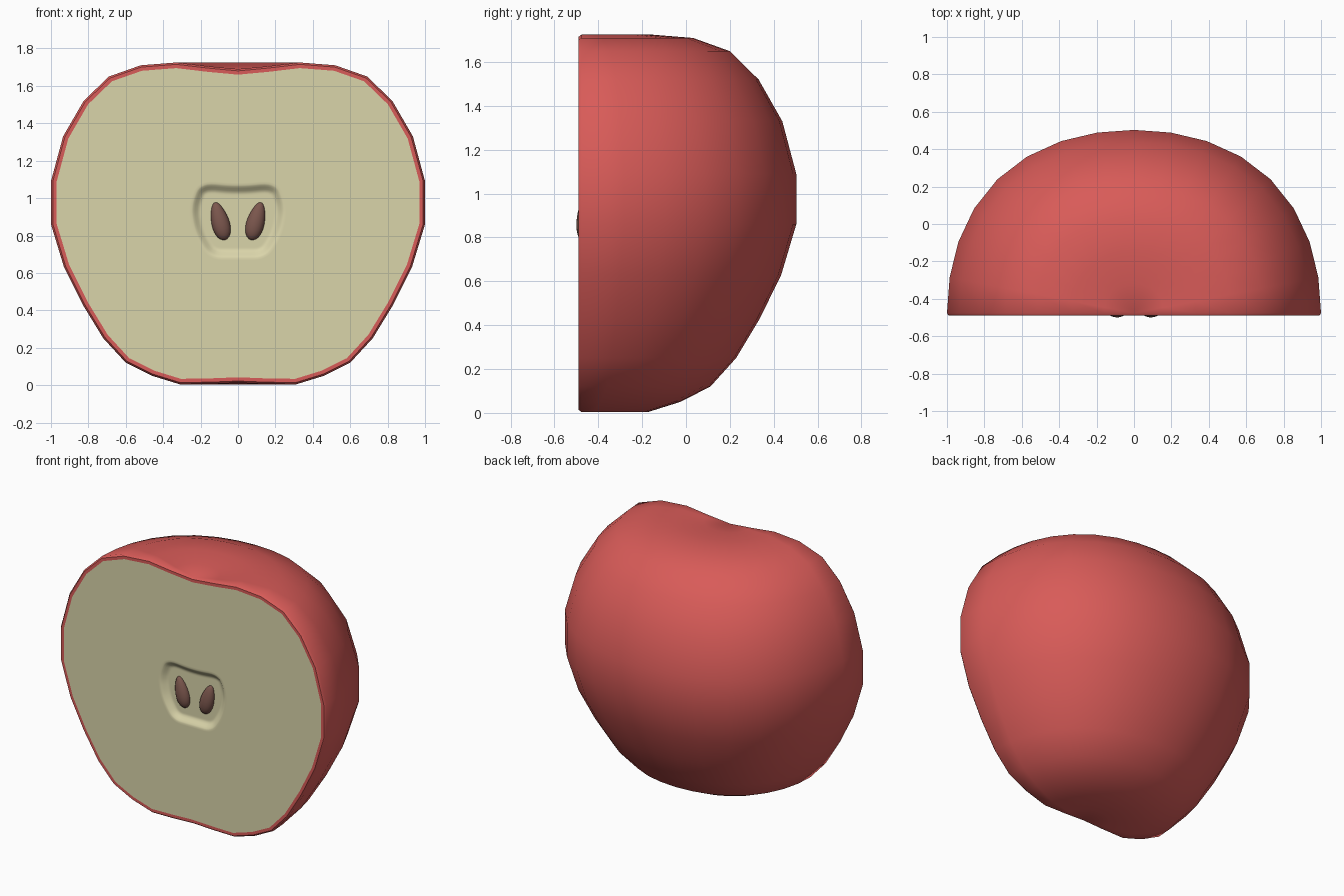
import bpy, bmesh, math
from mathutils import Vector, Matrix

if "Cube" in bpy.data.objects:
    bpy.data.objects.remove(bpy.data.objects["Cube"])

CUT = -0.49      # plane of the cut face
SHELL = -0.477   # where the round skin starts behind the softened rim


def material(name, rgb):
    m = bpy.data.materials.new(name)
    m.diffuse_color = (*rgb, 1)
    m.use_nodes = True
    m.node_tree.nodes["Principled BSDF"].inputs["Base Color"].default_value = m.diffuse_color
    return m


red = material("red skin", (0.69, 0.105, 0.098))
cream = material("cream flesh", (0.70, 0.66, 0.40))
brown = material("brown seed", (0.20, 0.095, 0.075))


def finish(bm, name, mat, angle):
    me = bpy.data.meshes.new(name)
    bm.to_mesh(me)
    bm.free()
    me.materials.append(mat)
    ob = bpy.data.objects.new(name, me)
    bpy.context.collection.objects.link(ob)
    bpy.ops.object.select_all(action='DESELECT')
    bpy.context.view_layer.objects.active = ob
    ob.select_set(True)
    bpy.ops.object.shade_smooth_by_angle(angle=math.radians(angle))
    return ob


def inset(loop, d):
    """Move a counter-clockwise 2D loop inward by d."""
    out = []
    for i, p in enumerate(loop):
        a = (p - loop[i - 1]).normalized()
        b = (loop[(i + 1) % len(loop)] - p).normalized()
        n = (Vector((-a.y, a.x)) + Vector((-b.y, b.x))).normalized()
        out.append(p + n * d)
    return out


def ring(bm, loop, y):
    return [bm.verts.new((p.x, y, p.y)) for p in loop]


def bridge(bm, a, b):
    n = len(a)
    for i in range(n):
        j = (i + 1) % n
        bm.faces.new((a[i], a[j], b[j], b[i]))


# Half profile, bottom pole to top dimple
profile = [(0, .012), (.15, .006), (.31, .004), (.46, .05), (.60, .12), (.72, .25),
           (.83, .43), (.93, .63), (1, .86), (1, 1.09), (.935, 1.33), (.825, 1.52),
           (.69, 1.65), (.52, 1.71), (.33, 1.725), (.16, 1.705), (0, 1.69)]

# Skin: half revolution, slightly squarish, with a softened rim at the cut
bm = bmesh.new()
SEG = 16
bottom = bm.verts.new((0, SHELL, profile[0][1]))
top = bm.verts.new((0, SHELL, profile[-1][1]))
cols = []
for k in range(SEG + 1):
    t = math.pi * k / SEG
    f = 1 + 0.033 * math.sin(2 * t) ** 2
    cols.append([bm.verts.new((r * f * math.cos(t), SHELL + r * f * .98 * math.sin(t), z))
                 for r, z in profile[1:-1]])
for a, b in zip(cols, cols[1:]):
    bm.faces.new((bottom, b[0], a[0]))
    bm.faces.new((top, a[-1], b[-1]))
    for i in range(len(a) - 1):
        bm.faces.new((a[i], b[i], b[i + 1], a[i + 1]))
rim = [bottom] + cols[0] + [top] + cols[-1][::-1]
outline = [Vector((v.co.x, v.co.z)) for v in rim]
edge = inset(outline, .01)
flesh_edge = inset(outline, .03)
r1, r2 = ring(bm, edge, CUT), ring(bm, flesh_edge, CUT)
bridge(bm, rim, r1)
bridge(bm, r1, r2)
bmesh.ops.recalc_face_normals(bm, faces=bm.faces)
finish(bm, "apple_skin", red, 50)

# Core pocket outline: corners rounded by corner cutting
half = [(.0, .68), (.15, .68), (.23, .81), (.255, .95), (.205, 1.085), (.0, 1.065)]
core = [Vector(p) for p in half] + [Vector((-x, z)) for x, z in half[-2:0:-1]]
for _ in range(3):
    core = [p.lerp(q, t) for p, q in zip(core, core[1:] + core[:1]) for t in (.22, .78)]

# Flesh: flat cut face with a soft recessed pocket
bm = bmesh.new()
outer = ring(bm, flesh_edge, CUT)
steps = [(-.012, 0), (0, 0), (.008, .003), (.018, .011), (.03, .021), (.04, .028),
         (.05, .03), (.058, .03)]
rings = [ring(bm, inset(core, d), CUT + y) for d, y in steps]
edges = [bm.edges.new((loop[i - 1], loop[i])) for loop in (outer, rings[0])
         for i in range(len(loop))]
bmesh.ops.triangle_fill(bm, use_beauty=True, use_dissolve=False, edges=edges)
for a, b in zip(rings, rings[1:]):
    bridge(bm, a, b)
bm.faces.new(rings[-1])
bm.normal_update()
bmesh.ops.reverse_faces(bm, faces=[f for f in bm.faces if f.normal.y > 0])
finish(bm, "apple_flesh", cream, 60)

# Seeds: tapered eggs leaning outward at the top
for side, name in ((-1, "left_seed"), (1, "right_seed")):
    bm = bmesh.new()
    bmesh.ops.create_uvsphere(bm, u_segments=20, v_segments=14, radius=1)
    for v in bm.verts:
        taper = 1 - .22 * v.co.z
        v.co = Vector((v.co.x * .047 * taper, v.co.y * .036 * taper, v.co.z * .104))
    tilt = Matrix.Rotation(side * math.radians(15), 4, 'Y')
    bm.transform(Matrix.Translation((side * .096, CUT + .027, .877)) @ tilt)
    finish(bm, name, brown, 60)
